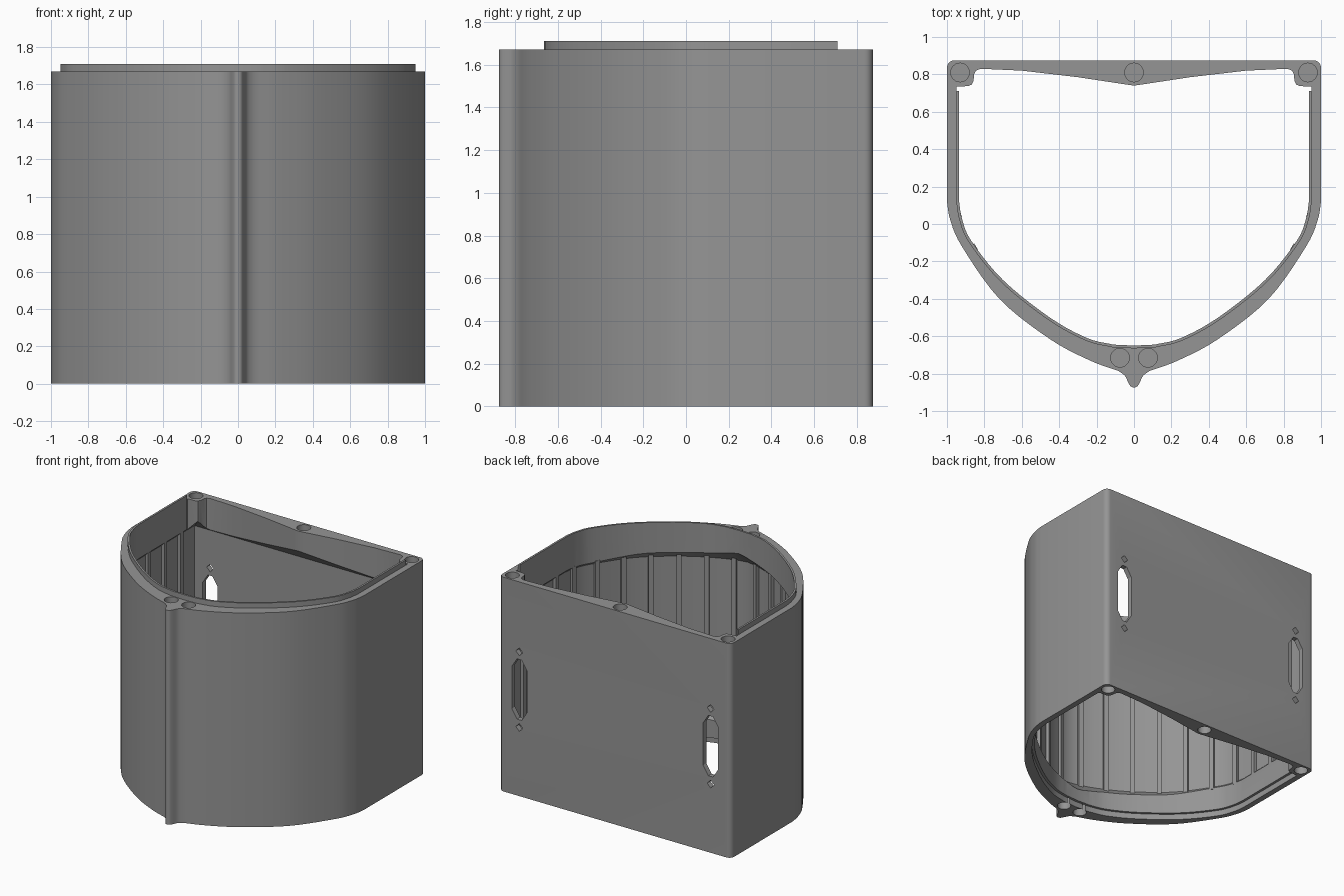
import bpy, bmesh, math
from mathutils import Vector

if "Cube" in bpy.data.objects:
    bpy.data.objects.remove(bpy.data.objects["Cube"])

H = 1.67          # body height
LIP = 1.71        # top of locating lip

grey = bpy.data.materials.new("mid_grey")
grey.diffuse_color = (0.30, 0.30, 0.30, 1)
grey.use_nodes = True
grey.node_tree.nodes["Principled BSDF"].inputs["Base Color"].default_value = grey.diffuse_color


def spline(pts, n=5):
    """Smooth curve through the given points."""
    p = [Vector(q) for q in pts]
    p = [2 * p[0] - p[1]] + p + [2 * p[-1] - p[-2]]
    out = []
    for a, b, c, d in zip(p, p[1:], p[2:], p[3:]):
        for i in range(n):
            t = i / n
            out.append(0.5 * (2 * b + (c - a) * t + (2 * a - 5 * b + 4 * c - d) * t * t
                              + (3 * b - a - 3 * c + d) * t ** 3))
    return out + [p[-2]]


def mirror(half):
    """Close a right-hand half profile (back to front) into a full loop."""
    half = [Vector(p) for p in half]
    return half + [Vector((-p.x, p.y)) for p in reversed(half) if abs(p.x) > 1e-5]


def inset(loop, d):
    """Mitred inward offset of a clockwise loop."""
    out = []
    for i, p in enumerate(loop):
        e1 = (p - loop[i - 1]).normalized()
        e2 = (loop[(i + 1) % len(loop)] - p).normalized()
        n1, n2 = Vector((e1.y, -e1.x)), Vector((e2.y, -e2.x))
        out.append(p + (n1 + n2) * d / (1 + n1.dot(n2)))
    return out


def loft(name, layers):
    """Solid through stacked loops given as (list of 3D points)."""
    bm = bmesh.new()
    rings = [[bm.verts.new(p) for p in layer] for layer in layers]
    for a, b in zip(rings, rings[1:]):
        for i in range(len(a)):
            j = (i + 1) % len(a)
            bm.faces.new((a[i], a[j], b[j], b[i]))
    bm.faces.new(rings[0])
    bm.faces.new(rings[-1])
    bmesh.ops.recalc_face_normals(bm, faces=bm.faces)
    me = bpy.data.meshes.new(name)
    bm.to_mesh(me)
    bm.free()
    me.materials.append(grey)
    ob = bpy.data.objects.new(name, me)
    bpy.context.collection.objects.link(ob)
    return ob


def prism(name, loop, z0, z1):
    return loft(name, [[(p[0], p[1], z) for p in loop] for z in (z0, z1)])


def activate(ob):
    bpy.ops.object.select_all(action='DESELECT')
    ob.select_set(True)
    bpy.context.view_layer.objects.active = ob


def cut(ob, cutter):
    m = ob.modifiers.new("cut", 'BOOLEAN')
    m.operation, m.solver, m.object = 'DIFFERENCE', 'EXACT', cutter
    activate(ob)
    bpy.ops.object.modifier_apply(modifier=m.name)
    bpy.data.objects.remove(cutter)


# Profiles
corner = [(1 - .04 + .04 * math.sin(a), .875 - .04 + .04 * math.cos(a))
          for a in [i * math.pi / 12 for i in range(7)]]
side = spline([(1, .12), (.982, .02), (.92, -.12), (.72, -.40), (.45, -.615),
               (.235, -.73), (.085, -.785)])
ridge = spline([(.085, -.785), (.05, -.81), (.032, -.845), (.018, -.868), (0, -.875)], 3)[1:]
outer = mirror(corner + side + ridge)
wall = inset(mirror([(1, .875)] + side + [(0, -.80)]), .04)
inner_side = spline([(.935, .12), (.92, .03), (.87, -.09), (.70, -.30), (.45, -.50),
                     (.25, -.61), (.11, -.645)]) + [(0, -.65)]
rim_back = [(0, .74), (.05, .747), (.3, .785), (.6, .82), (.82, .83), (.845, .82), (.855, .80),
            (.858, .765), (.868, .745), (.888, .737), (.95, .735), (.95, .71), (.935, .71)]
rim = mirror(rim_back + inner_side)
lip_in = mirror([(.935, .71)] + inner_side)

# Body shell with thick rims and a thinner wall between them
body = prism("housing_body", outer, 0, H)
cut(body, prism("bore", rim, -.1, H + .1))
tight = inset(wall, .16)
cut(body, loft("wall_relief", [[(p.x, p.y, z) for p in l] for l, z in
                               ((tight, .09), (wall, .25), (wall, 1.42), (tight, 1.58))]))
cut(body, prism("bottom_recess", inset(lip_in, -.02), -.1, .045))

# Blind screw holes in both rims
for x, y in ((.93, .81), (-.93, .81), (0, .81), (.075, -.715), (-.075, -.715)):
    ring = [(x + .05 * math.cos(i * math.pi / 12), y + .05 * math.sin(i * math.pi / 12))
            for i in range(24)]
    for z0, z1 in ((-.1, .09), (H - .09, H + .1)):
        cut(body, prism("screw_hole", ring, z0, z1))

# Connector windows with small fixing holes in the back wall
window = [(.02, .235), (.065, .165), (.065, -.165), (.02, -.235),
          (-.02, -.235), (-.065, -.165), (-.065, .165), (-.02, .235)]
fixing = [(0, .03), (.03, 0), (0, -.03), (-.03, 0)]
for s in (-1, 1):
    for shape, dz in ((window, 0), (fixing, .295), (fixing, -.295)):
        cut(body, loft("window_cut", [[(s * .825 + u, y, .83 + dz + v) for u, v in shape]
                                      for y in (.7, 1)]))

# Locating lip, open along the back
lip_out = [Vector((p.x, min(p.y, .71))) for p in inset(lip_in, -.015)]
lip = prism("top_lip", lip_in + lip_out[::-1], H, LIP)

# Vertical ribs inside the front and side walls
ribs, travelled = [], .1
half = [p for p in wall if p.x >= -1e-5][::-1]      # front centre to back corner
for a, b in zip(half, half[1:]):
    step = (b - a).length
    t = (b - a).normalized()
    n = Vector((-t.y, t.x))
    while travelled < step:
        c = a + t * travelled
        if c.y < .70:
            for s in (-1, 1):
                q = [c + t * u * .018 + n * v for u, v in ((-1, -.01), (1, -.01), (1, .024), (-1, .024))]
                ribs.append(prism("inner_rib", [(s * p.x, p.y) for p in q], .22, 1.45))
        travelled += .2
    travelled -= step

for ob in (body, lip):
    activate(ob)
    bpy.ops.object.shade_smooth_by_angle(angle=math.radians(30))
